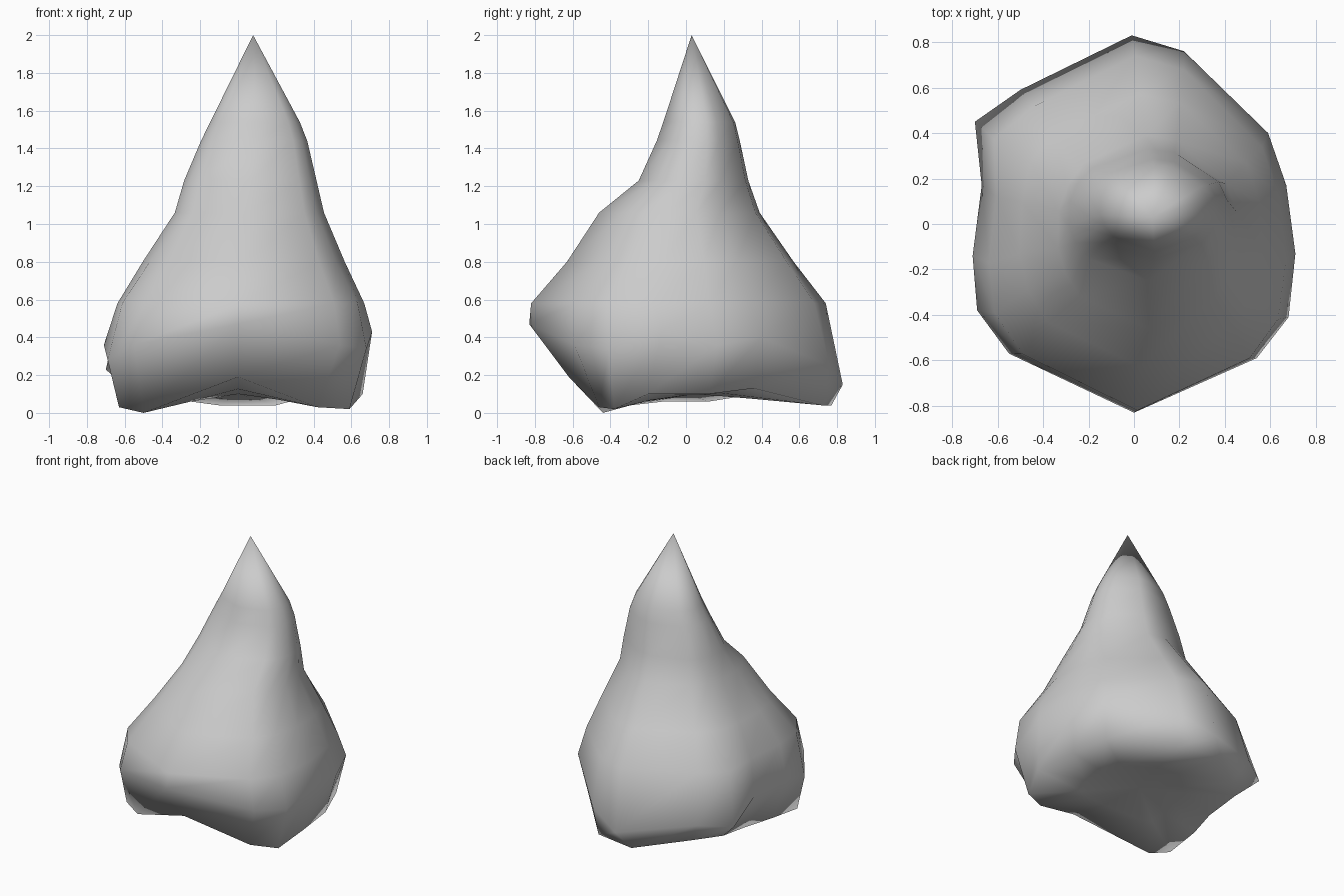
import bpy
import bmesh
from math import sqrt

if "Cube" in bpy.data.objects:
    bpy.data.objects.remove(bpy.data.objects["Cube"])

# Widest outline of the rock, counter-clockwise from the front point
girth = [(0, -.83, .47), (.54, -.59, .36), (.68, -.41, .34), (.71, -.13, .43), (.67, .17, .36),
         (.59, .40, .40), (.22, .76, .25), (-.01, .83, .15), (-.5, .59, .24), (-.70, .45, .23),
         (-.67, .17, .34), (-.71, -.14, .36), (-.69, -.38, .28), (-.55, -.57, .36)]

# Lower rim, dipping to three feet
rim = [(0, -.62, .19), (.42, -.46, .03), (.59, -.38, .02), (.66, -.2, .1), (.62, .12, .1),
       (.54, .36, .13), (.2, .72, .04), (-.1, .77, .04), (-.4, .52, .08), (-.56, .37, .1),
       (-.55, .12, .06), (-.62, -.12, .06), (-.63, -.38, .03), (-.5, -.44, 0)]

# Rising slices: height, left, right, front, back
slices = [(.58, -.64, .67, -.82, .74), (.8, -.51, .57, -.63, .57), (1.06, -.34, .46, -.46, .39),
          (1.23, -.29, .42, -.25, .33), (1.44, -.20, .37, -.155, .285), (1.54, -.15, .33, -.12, .26)]


def slice_ring(z, x0, x1, y0, y1):
    """Fit the outline to the slice, growing rounder with height."""
    t = min(1, max(0, (z - .5) / .4))
    ring = []
    for x, y, _ in girth:
        u, v = x / .71, y / .83
        k = 1 - t + t / sqrt(u * u + v * v)
        ring.append(((x0 + x1) / 2 + (x1 - x0) / 2 * u * k,
                     (y0 + y1) / 2 + (y1 - y0) / 2 * v * k, z))
    return ring


# Shallow step inside the rim
inner = [(x * .5, y * .5, .35 * z + .06) for x, y, z in rim]

bm = bmesh.new()
rings = [[bm.verts.new(p) for p in ring]
         for ring in [inner, rim, girth] + [slice_ring(*s) for s in slices]]
n = len(girth)

# Sides
for low, high in zip(rings, rings[1:]):
    for i in range(n):
        j = (i + 1) % n
        bm.faces.new((low[i], low[j], high[j], high[i]))

# Peak and hollow underside
peak = bm.verts.new((.08, .03, 2))
hollow = bm.verts.new((0, .05, .1))
for i in range(n):
    j = (i + 1) % n
    bm.faces.new((rings[-1][i], rings[-1][j], peak))
    bm.faces.new((rings[0][j], rings[0][i], hollow))
for face in bm.faces:
    face.smooth = True
bmesh.ops.recalc_face_normals(bm, faces=bm.faces)

mesh = bpy.data.meshes.new("pointed_rock")
bm.to_mesh(mesh)
bm.free()
rock = bpy.data.objects.new("pointed_rock", mesh)
bpy.context.collection.objects.link(rock)
